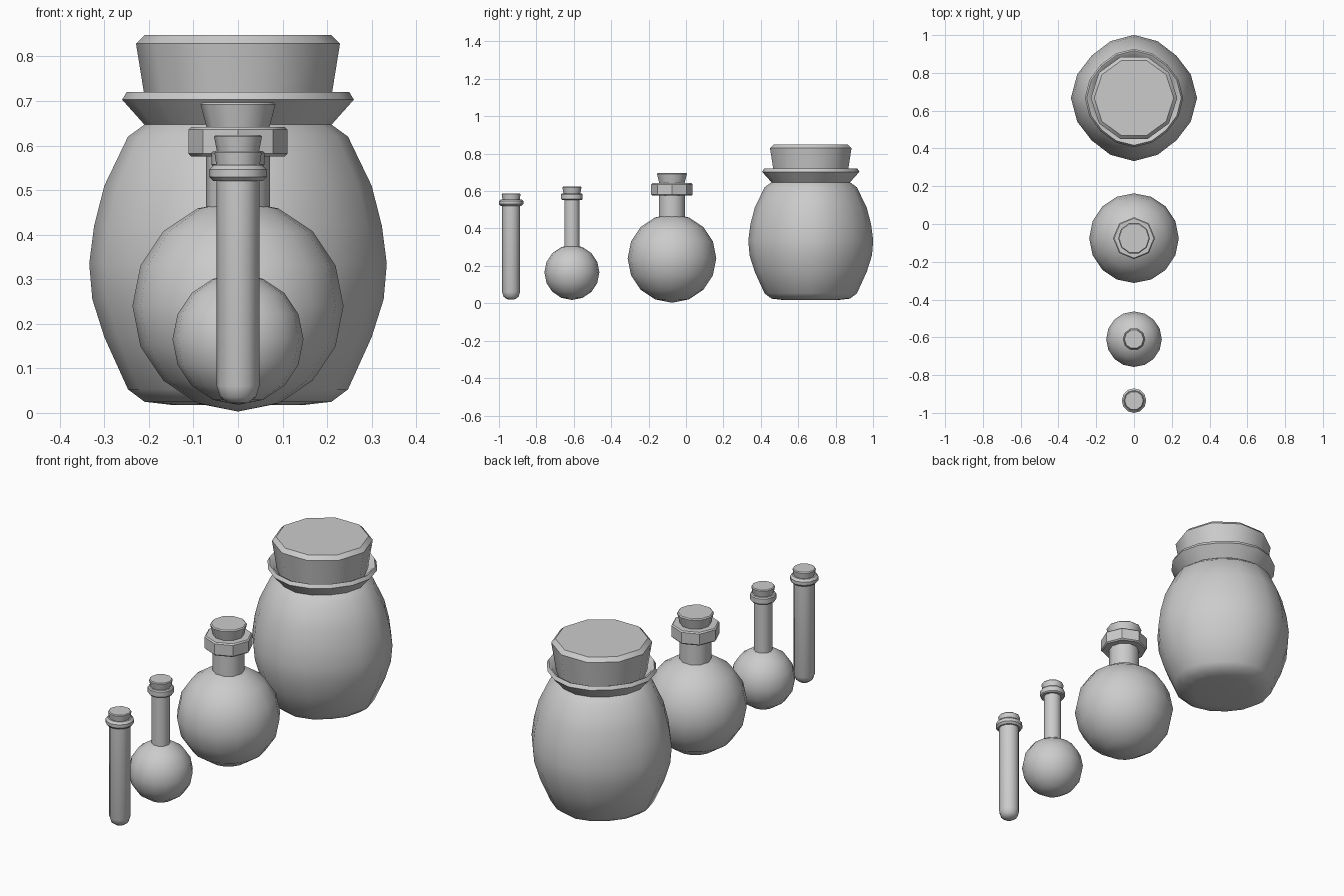
import bpy, bmesh
from math import sin, cos, pi

if "Cube" in bpy.data.objects:
    bpy.data.objects.remove(bpy.data.objects["Cube"])


def lathe(name, y, profile, sides, squareness=0.0, angle=40, closed=False):
    """Revolve (radius, z) points around a vertical axis at (0, y)."""
    bm = bmesh.new()
    rings = []
    for r, z in profile:
        if r == 0:
            rings.append([bm.verts.new((0, y, z))] * sides)
            continue
        ring = []
        for i in range(sides):
            a = 2 * pi * i / sides
            q = r * (1 - squareness + squareness * cos(4 * a))
            ring.append(bm.verts.new((q * cos(a), y + q * sin(a), z)))
        rings.append(ring)
    pairs = list(zip(rings, rings[1:]))
    if closed:
        pairs.append((rings[-1], rings[0]))
    for lo, hi in pairs:
        for i in range(sides):
            j = (i + 1) % sides
            corners = list(dict.fromkeys((lo[i], lo[j], hi[j], hi[i])))
            bm.faces.new(corners)
    bmesh.ops.recalc_face_normals(bm, faces=bm.faces[:])
    mesh = bpy.data.meshes.new(name)
    bm.to_mesh(mesh)
    bm.free()
    obj = bpy.data.objects.new(name, mesh)
    bpy.context.collection.objects.link(obj)
    bpy.ops.object.select_all(action='DESELECT')
    obj.select_set(True)
    bpy.context.view_layer.objects.active = obj
    bpy.ops.object.shade_smooth_by_angle(angle=angle * pi / 180)
    return obj


def cork(name, y, r_low, r_top, z_low, z_top, chamfer):
    """Tapered ten-sided stopper with a chamfered top edge."""
    lathe(name, y, [(0, z_low), (r_low, z_low), (r_top, z_top - chamfer),
                    (r_top - chamfer, z_top), (0, z_top)], 10)


def collar(name, y, r_in, r_out, z_low, z_top, bevel, sides):
    """Bevelled ring around a bottle mouth."""
    lathe(name, y, [(r_in, z_low), (r_out - bevel, z_low), (r_out, z_low + bevel),
                    (r_out, z_top - bevel), (r_out - bevel, z_top), (r_in, z_top)],
          sides, closed=True)


def round_flask(name, y, r, zc, r_neck, z_neck):
    """Spherical bulb running into a straight neck."""
    lathe(name + "_bulb", y,
          [(0, zc - r)] + [(r * sin(k * pi / 8), zc - r * cos(k * pi / 8)) for k in range(1, 8)]
          + [(0, zc + r)], 16, angle=50)
    lathe(name + "_neck", y, [(r_neck, zc + r * 0.85), (r_neck, z_neck)], 10)


# Large jar: barrel body, flared lip and cork
JAR_Y = 0.667
lathe("jar_body", JAR_Y,
      [(0, 0.018), (0.15, 0.018), (0.21, 0.025), (0.247, 0.053), (0.30, 0.17), (0.327, 0.255),
       (0.334, 0.335), (0.323, 0.42), (0.30, 0.51), (0.247, 0.62), (0.21, 0.647)],
      16, 0.025, angle=50)
lathe("jar_lip", JAR_Y,
      [(0.21, 0.647), (0.26, 0.703), (0.25, 0.72), (0.238, 0.715), (0.195, 0.66)],
      16, 0.02, angle=35)
cork("jar_cork", JAR_Y, 0.20, 0.229, 0.65, 0.848, 0.019)

# Medium round flask
round_flask("medium_flask", -0.075, 0.237, 0.24, 0.072, 0.60)
collar("medium_flask_collar", -0.075, 0.06, 0.111, 0.576, 0.642, 0.006, 8)
cork("medium_flask_cork", -0.075, 0.06, 0.084, 0.60, 0.697, 0.005)

# Small long-necked flask
round_flask("small_flask", -0.61, 0.147, 0.165, 0.042, 0.57)
collar("small_flask_collar", -0.61, 0.036, 0.06, 0.553, 0.588, 0.005, 10)
cork("small_flask_cork", -0.61, 0.042, 0.054, 0.56, 0.624, 0.004)

# Test tube
TUBE_Y = -0.935
lathe("tube_body", TUBE_Y,
      [(0, 0.02), (0.022, 0.022), (0.04, 0.035), (0.048, 0.06), (0.048, 0.54)], 12, angle=50)
collar("tube_collar", TUBE_Y, 0.04, 0.065, 0.52, 0.556, 0.010, 12)
cork("tube_cork", TUBE_Y, 0.044, 0.053, 0.525, 0.588, 0.004)
